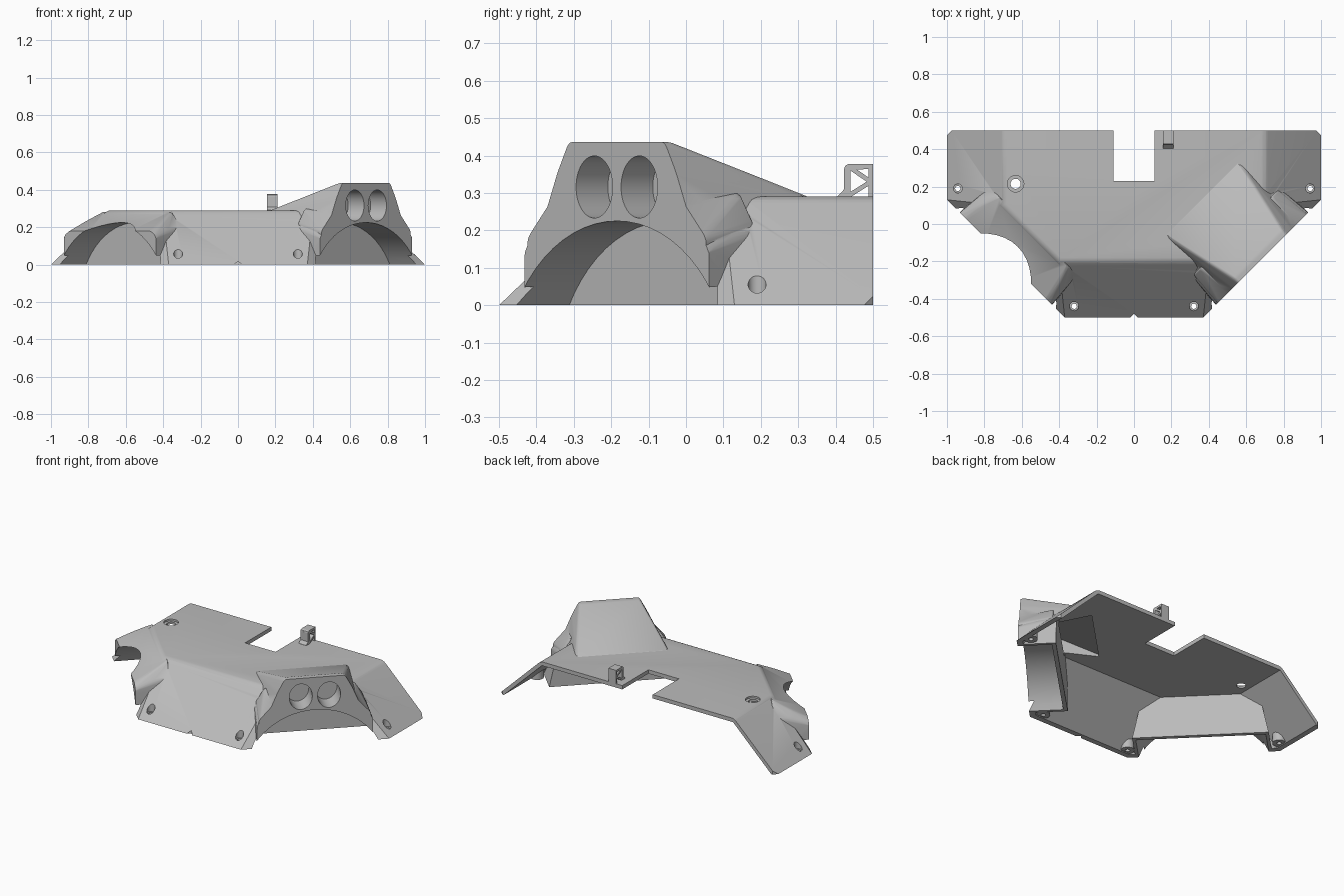
import bpy, bmesh, math
from mathutils import Vector

cube = bpy.data.objects.get("Cube")
if cube:
    bpy.data.objects.remove(cube, do_unlink=True)

grey = bpy.data.materials.new("plain grey")
grey.use_nodes = True
COLOUR = (0.5, 0.5, 0.5, 1)
grey.diffuse_color = COLOUR
grey.node_tree.nodes["Principled BSDF"].inputs["Base Color"].default_value = COLOUR
BELOW = -0.05
SIDES = (-1, 1)


def hull(name, points, bevel=0.0, pick=lambda e: True):
    """Convex solid around points, with optional rounded edges."""
    bm = bmesh.new()
    for p in points:
        bm.verts.new(p)
    out = bmesh.ops.convex_hull(bm, input=bm.verts)
    bad = {g for g in out["geom_interior"] + out["geom_unused"]
           if isinstance(g, bmesh.types.BMVert)}
    if bad:
        bmesh.ops.delete(bm, geom=list(bad), context="VERTS")
    bmesh.ops.dissolve_limit(bm, angle_limit=math.radians(1.5),
                             verts=bm.verts, edges=bm.edges)
    if bevel:
        bmesh.ops.bevel(bm, geom=[e for e in bm.edges if pick(e)], offset=bevel,
                        offset_type="OFFSET", segments=3, profile=0.5,
                        affect="EDGES", clamp_overlap=True)
    bmesh.ops.recalc_face_normals(bm, faces=bm.faces)
    mesh = bpy.data.meshes.new(name)
    bm.to_mesh(mesh)
    bm.free()
    mesh.materials.append(grey)
    obj = bpy.data.objects.new(name, mesh)
    bpy.context.collection.objects.link(obj)
    return obj


def combine(target, other, operation):
    """Apply a boolean and discard the second object."""
    mod = target.modifiers.new("join", "BOOLEAN")
    mod.operation, mod.object, mod.solver = operation, other, "EXACT"
    bpy.ops.object.select_all(action="DESELECT")
    bpy.context.view_layer.objects.active = target
    target.select_set(True)
    bpy.ops.object.modifier_apply(modifier=mod.name)
    bpy.data.objects.remove(other, do_unlink=True)


def corner(s, u, v, z):
    """Point on a diagonal corner: u along the edge, v inwards."""
    r = math.sqrt(0.5)
    return Vector((s * (0.685 + (u - v) * r), -0.185 + (u + v) * r, z))


def corner_hull(name, s, rows, bevel=0.0):
    """Rows of (half width, v, z), mirrored across the middle of the corner."""
    return hull(name, [corner(s, m * u, v, z) for u, v, z in rows for m in SIDES], bevel)


def box(name, x0, x1, y0, y1, z0, z1):
    return hull(name, [(x, y, z) for x in (x0, x1) for y in (y0, y1) for z in (z0, z1)])


def tube(name, s, u, height, ru, rz, v0, v1):
    """Round or oval rod running inwards through a corner."""
    turn = [math.tau * i / 64 for i in range(64)]
    return hull(name, [corner(s, u + ru * math.cos(a), v, height + rz * math.sin(a))
                       for a in turn for v in (v0, v1)])


def rod(name, x, y, radius, z0, z1):
    turn = [math.tau * i / 32 for i in range(32)]
    return hull(name, [(x + radius * math.cos(a), y + radius * math.sin(a), z)
                       for a in turn for z in (z0, z1)])


def tray(name, low, high, top, bevel=0.0):
    """Sloping-sided body between half outlines, carried on below the floor."""
    pts = []
    for a, b in zip(low, high):
        for s in SIDES:
            t = Vector((s * b[0], b[1], top))
            f = Vector((s * a[0], a[1], 0))
            pts += [t, t + (f - t) * 1.2]
    return hull(name, pts, bevel, lambda e: all(v.co.z > top - 0.01 for v in e.verts))


# Outer skin: tray, wheel arch housings and the tall lamp housing
cover = tray("body_cover", [(1, 0.6), (1, 0.13), (0.37, -0.5)],
             [(0.7, 0.6), (0.7, 0.1), (0.4, -0.2)], 0.29, 0.02)
for s in SIDES:
    combine(cover, corner_hull("arch_housing", s, [
        (0.35, -0.03, BELOW), (0.35, -0.03, 0.14), (0.31, -0.03, 0.165),
        (0.33, 0.1, 0.19), (0.3, 0.1, 0.225), (0.34, 0.21, BELOW),
        (0.33, 0.21, 0.2), (0.26, 0.21, 0.285)], 0.015), "UNION")
combine(cover, corner_hull("lamp_housing_flare", 1, [
    (0.34, -0.03, 0.1), (0.34, -0.03, 0.17), (0.25, -0.03, 0.27), (0.32, 0.2, 0.1),
    (0.32, 0.2, 0.22), (0.27, 0.2, 0.3)], 0.01), "UNION")
combine(cover, corner_hull("lamp_housing", 1, [
    (0.3, -0.03, 0.1), (0.27, -0.03, 0.24), (0.22, -0.03, 0.36), (0.18, -0.03, 0.436),
    (0.18, 0.03, 0.436), (0.31, 0.46, 0.2), (0.28, 0.46, 0.288)], 0.02), "UNION")

# Trim to the floor and the plan outline
plan = [(1, 0.13), (1, 0.475), (0.975, 0.5), (0.37, -0.5)]
combine(cover, hull("plan_trim", [(s * x, y, z) for x, y in plan
                                  for s in SIDES for z in (0, 0.6)]), "INTERSECT")

# Hollow underside, leaving the wheel wells and screw bosses solid
hollow = tray("hollow", [(0.965, 0.6), (0.965, 0.145), (0.355, -0.465)],
              [(0.69, 0.6), (0.69, 0.117), (0.383, -0.19)], 0.265)
screws = [(s * x, y) for x, y in ((0.32, -0.44), (0.942, 0.19)) for s in SIDES]
for s in SIDES:
    combine(hollow, corner_hull("well_block", s, [
        (0.42, -0.1, -0.1), (0.42, 0.225, -0.1), (0.33, -0.1, 0.32),
        (0.33, 0.225, 0.32)]), "DIFFERENCE")
for x, y in screws:
    combine(hollow, rod("boss", x, y, 0.04, 0.004, 0.2), "DIFFERENCE")
combine(cover, hollow, "DIFFERENCE")
combine(cover, corner_hull("lamp_cavity", 1, [
    (0.15, 0.14, 0.25), (0.15, 0.14, 0.375), (0.24, 0.42, 0.2),
    (0.24, 0.42, 0.278)]), "DIFFERENCE")

# Wheel arches and lamp sockets
for s in SIDES:
    combine(cover, tube("arch_cut", s, 0, -0.208, 0.433, 0.433, -0.1, 0.2), "DIFFERENCE")
for u in (-0.085, 0.085):
    combine(cover, tube("lamp_socket", 1, u, 0.316, 0.069, 0.083, -0.1, 0.12), "DIFFERENCE")

# Screw holes, top port, rear slot and front nick
for x, y in screws:
    combine(cover, rod("screw_recess", x, y, 0.024, 0.03, 0.3), "DIFFERENCE")
    combine(cover, rod("screw_hole", x, y, 0.014, -0.1, 0.3), "DIFFERENCE")
combine(cover, rod("port_recess", -0.633, 0.215, 0.044, 0.278, 0.4), "DIFFERENCE")
combine(cover, rod("port_hole", -0.633, 0.215, 0.027, 0.2, 0.4), "DIFFERENCE")
combine(cover, box("rear_slot", -0.11, 0.11, 0.23, 0.7, -0.1, 0.6), "DIFFERENCE")
combine(cover, hull("front_nick", [(x, y, z) for x, y in ((-0.04, -0.52), (0.04, -0.52), (0, -0.48))
                                   for z in (-0.1, 0.1)]), "DIFFERENCE")


# Braced clip on the rear edge
def bar(name, a, b, width=0.012):
    a, b = Vector(a), Vector(b)
    n = (b - a).orthogonal().normalized() * width / 2
    return hull(name, [(x, *(p + n * k)) for x in (0.155, 0.21)
                       for p in (a, b) for k in SIDES])


clip = box("rear_clip", 0.155, 0.21, 0.422, 0.44, 0.28, 0.365)
combine(clip, hull("clip_top", [(x, y, z) for x in (0.155, 0.21) for y, z in (
    (0.422, 0.362), (0.425, 0.372), (0.433, 0.377), (0.5, 0.377), (0.5, 0.364))]), "UNION")
combine(clip, hull("clip_foot", [(x, y, z) for x in (0.155, 0.21) for y, z in (
    (0.405, 0.285), (0.405, 0.291), (0.423, 0.31), (0.44, 0.31), (0.44, 0.285))]), "UNION")
for ends in (((0.435, 0.37), (0.494, 0.33)), ((0.494, 0.33), (0.435, 0.293)),
             ((0.494, 0.29), (0.494, 0.37))):
    combine(clip, bar("clip_brace", *ends), "UNION")

# Rounded shading with crisp edges
for obj in (cover, clip):
    bpy.ops.object.select_all(action="DESELECT")
    bpy.context.view_layer.objects.active = obj
    obj.select_set(True)
    bpy.ops.object.shade_smooth_by_angle(angle=math.radians(32))
